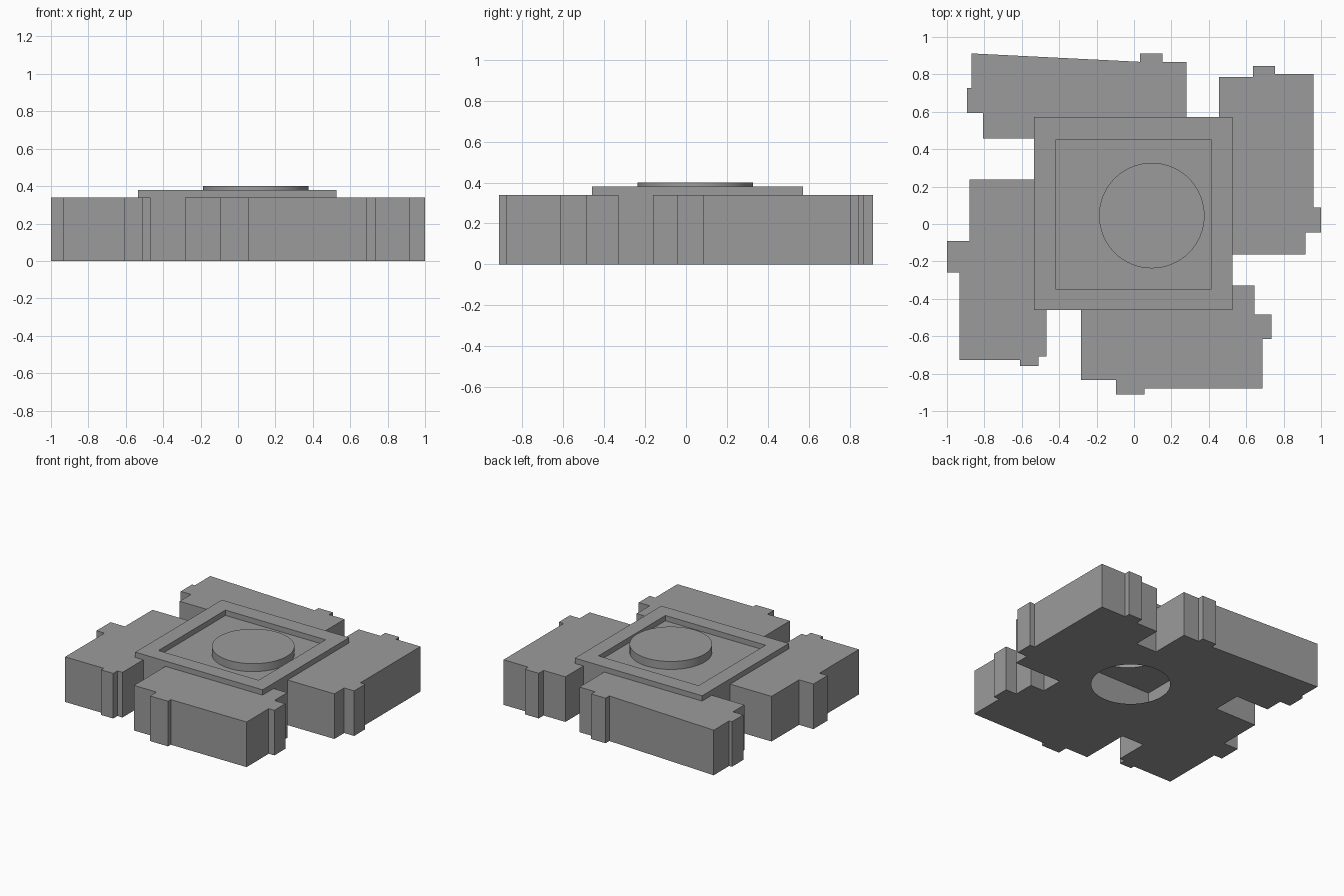
import bpy, bmesh, math

if "Cube" in bpy.data.objects:
    bpy.data.objects.remove(bpy.data.objects["Cube"])

DECK, RIM, CAP = 0.34, 0.38, 0.40

# Dark grey for every part
grey = bpy.data.materials.new("dark_grey")
grey.diffuse_color = (.33, .33, .33, 1)
grey.use_nodes = True
grey.node_tree.nodes["Principled BSDF"].inputs["Base Color"].default_value = grey.diffuse_color


def rect(x0, x1, y0, y1):
    return [(x0, y0), (x1, y0), (x1, y1), (x0, y1)]


def ring(cx, cy, r, n=64):
    return [(cx + r * math.cos(math.tau * i / n), cy + r * math.sin(math.tau * i / n))
            for i in range(n)]


def sheet(bm, loops, z, up=True):
    """Flat face bounded by the first loop, with the other loops as holes."""
    edges = []
    for loop in loops:
        vs = [bm.verts.new((x, y, z)) for x, y in loop]
        edges += [bm.edges.new((vs[i - 1], vs[i])) for i in range(len(vs))]
    geom = bmesh.ops.triangle_fill(bm, edges=edges, use_beauty=True, use_dissolve=False)["geom"]
    for f in geom:
        if isinstance(f, bmesh.types.BMFace):
            f.normal_update()
            if (f.normal.z > 0) != up:
                f.normal_flip()


def wall(bm, loop, z0, z1, outward=True):
    """Vertical wall along a loop."""
    lo = [bm.verts.new((x, y, z0)) for x, y in loop]
    hi = [bm.verts.new((x, y, z1)) for x, y in loop]
    ccw = sum(a[0] * b[1] - b[0] * a[1] for a, b in zip(loop, loop[1:] + loop[:1])) > 0
    for i in range(len(loop)):
        f = bm.faces.new((lo[i - 1], lo[i], hi[i], hi[i - 1]))
        if ccw != outward:
            f.normal_flip()


def finish(bm, name):
    bmesh.ops.remove_doubles(bm, verts=bm.verts, dist=1e-5)
    me = bpy.data.meshes.new(name)
    bm.to_mesh(me)
    bm.free()
    me.materials.append(grey)
    ob = bpy.data.objects.new(name, me)
    bpy.context.collection.objects.link(ob)
    return ob


# Plan outline: four stepped wings in a pinwheel
right_wing = [(.455, .57), (.455, .787), (.637, .787), (.637, .845), (.753, .845), (.753, .803),
              (.96, .803), (.96, .087), (1, .087), (1, -.045), (.917, -.045), (.917, -.162),
              (.527, -.162)]
front_wing = [(.527, -.33), (.643, -.33), (.643, -.485), (.734, -.485), (.734, -.615),
              (.687, -.615), (.687, -.879), (.055, -.879), (.055, -.912), (-.095, -.912),
              (-.095, -.835), (-.283, -.835), (-.283, -.46)]
left_wing = [(-.468, -.46), (-.468, -.708), (-.51, -.708), (-.51, -.758), (-.61, -.758),
             (-.61, -.727), (-.933, -.727), (-.933, -.258), (-1, -.258), (-1, -.09),
             (-.88, -.09), (-.88, .238), (-.535, .238)]
back_wing = [(-.535, .457), (-.807, .457), (-.807, .593), (-.893, .593), (-.893, .728),
             (-.87, .728), (-.87, .912), (.033, .867), (.033, .912), (.152, .912), (.152, .867),
             (.282, .867), (.282, .57)]
outline = right_wing + front_wing + left_wing + back_wing
recess = rect(-.42, .415, -.347, .45)
rim = rect(-.535, .527, -.46, .572)
circle = ring(.095, .045, .282)
opening = ring(.13, .12, .27)

# Base with round opening underneath and a hollow core
bm = bmesh.new()
sheet(bm, [outline, opening], 0, up=False)
wall(bm, outline, 0, DECK)
sheet(bm, [outline, recess], DECK)
wall(bm, recess, 0, DECK, outward=False)
finish(bm, "winged_base")

# Raised square rim with sunken floor
bm = bmesh.new()
wall(bm, rim, DECK, RIM)
sheet(bm, [rim, recess], RIM)
wall(bm, recess, DECK, RIM, outward=False)
sheet(bm, [recess, circle], DECK)
finish(bm, "centre_rim")

# Round disc, open below
bm = bmesh.new()
wall(bm, circle, DECK, CAP)
bm.faces.new([bm.verts.new((x, y, CAP)) for x, y in circle])
disc = finish(bm, "centre_disc")
bpy.context.view_layer.objects.active = disc
disc.select_set(True)
bpy.ops.object.shade_smooth_by_angle(angle=math.radians(30))
